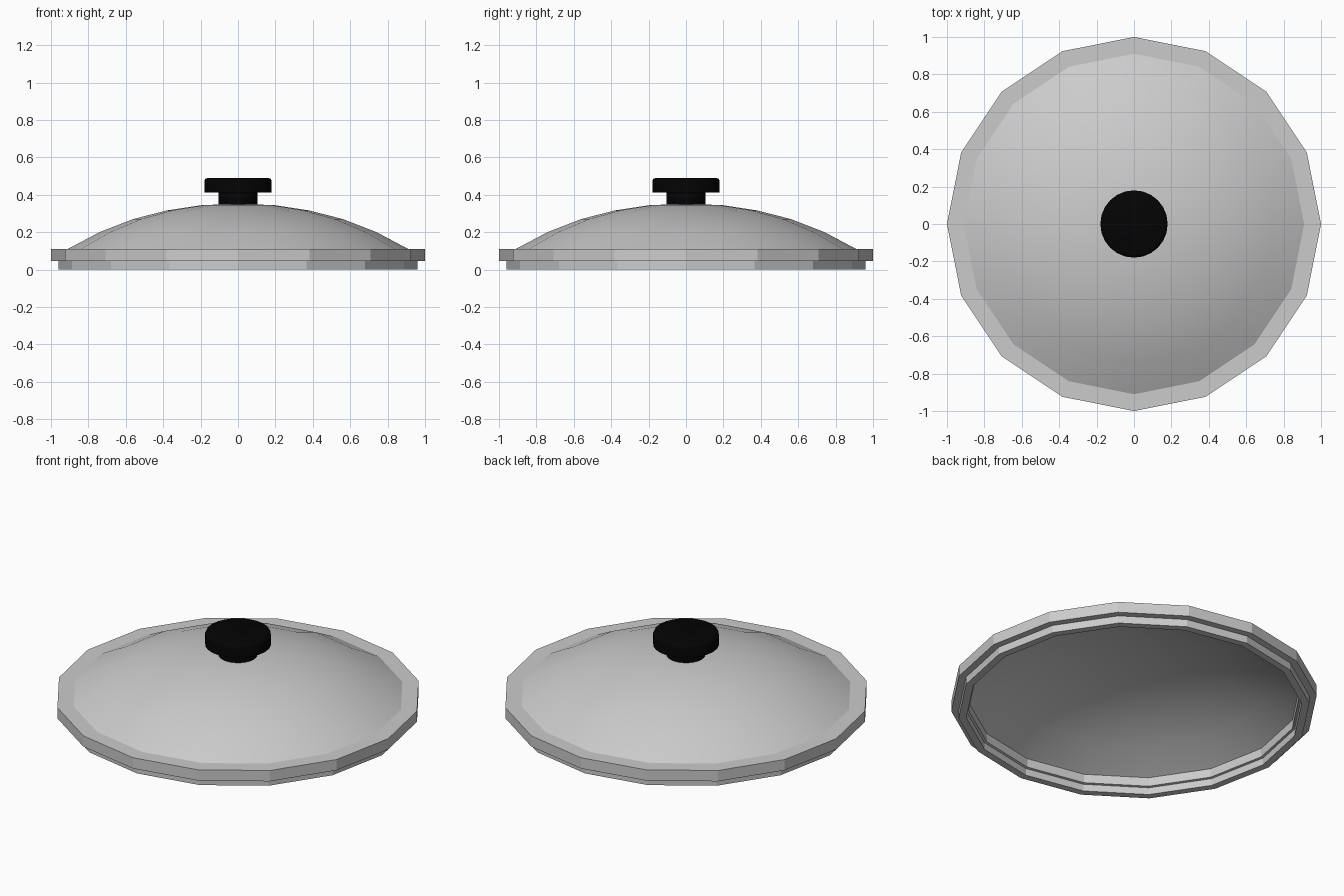
import bpy, bmesh
from math import cos, sin, pi, radians

if "Cube" in bpy.data.objects:
    bpy.data.objects.remove(bpy.data.objects["Cube"])


def lathe(name, profile, angle, sides=16, color=None):
    """Revolve an (r, z) profile that starts and ends on the axis."""
    bm = bmesh.new()
    rings = []
    for r, z in profile:
        n = sides if r > 0 else 1
        rings.append([bm.verts.new((r * cos(2 * pi * i / sides), r * sin(2 * pi * i / sides), z))
                      for i in range(n)])
    for a, b in zip(rings, rings[1:]):
        for i in range(sides):
            j = (i + 1) % sides
            quad = [a[i % len(a)], a[j % len(a)], b[j % len(b)], b[i % len(b)]]
            bm.faces.new(list(dict.fromkeys(quad)))
    bmesh.ops.recalc_face_normals(bm, faces=bm.faces)
    mesh = bpy.data.meshes.new(name)
    bm.to_mesh(mesh)
    bm.free()
    obj = bpy.data.objects.new(name, mesh)
    bpy.context.collection.objects.link(obj)
    bpy.ops.object.select_all(action='DESELECT')
    obj.select_set(True)
    bpy.context.view_layer.objects.active = obj
    bpy.ops.object.shade_smooth_by_angle(angle=radians(angle))
    if color:
        mat = bpy.data.materials.new(name + "_material")
        mat.diffuse_color = color
        mat.use_nodes = True
        mat.node_tree.nodes["Principled BSDF"].inputs["Base Color"].default_value = mat.diffuse_color
        mesh.materials.append(mat)
    return obj


# Lid: outer dome, stepped rim, thin hollow underside
outer_dome = [(0, 0.35), (0.19, 0.345), (0.38, 0.316), (0.56, 0.27), (0.74, 0.2), (0.91, 0.11)]
rim = [(1.0, 0.11), (1.0, 0.045), (0.96, 0.045), (0.96, 0), (0.918, 0), (0.918, 0.042),
       (0.905, 0.045)]
inner_dome = [(r * 0.995, z - 0.012) for r, z in reversed(outer_dome)]
lathe("lid", outer_dome + rim + inner_dome, 20)

# Knob: narrow stem and wide rounded cap
black = (0.001, 0.001, 0.001, 1)
lathe("knob_stem", [(0, 0.34), (0.105, 0.34), (0.105, 0.415), (0, 0.415)], 40, 24, black)
lathe("knob_cap", [(0, 0.412), (0.18, 0.412), (0.18, 0.472), (0.175, 0.485),
                   (0.162, 0.49), (0, 0.49)], 50, 24, black)
